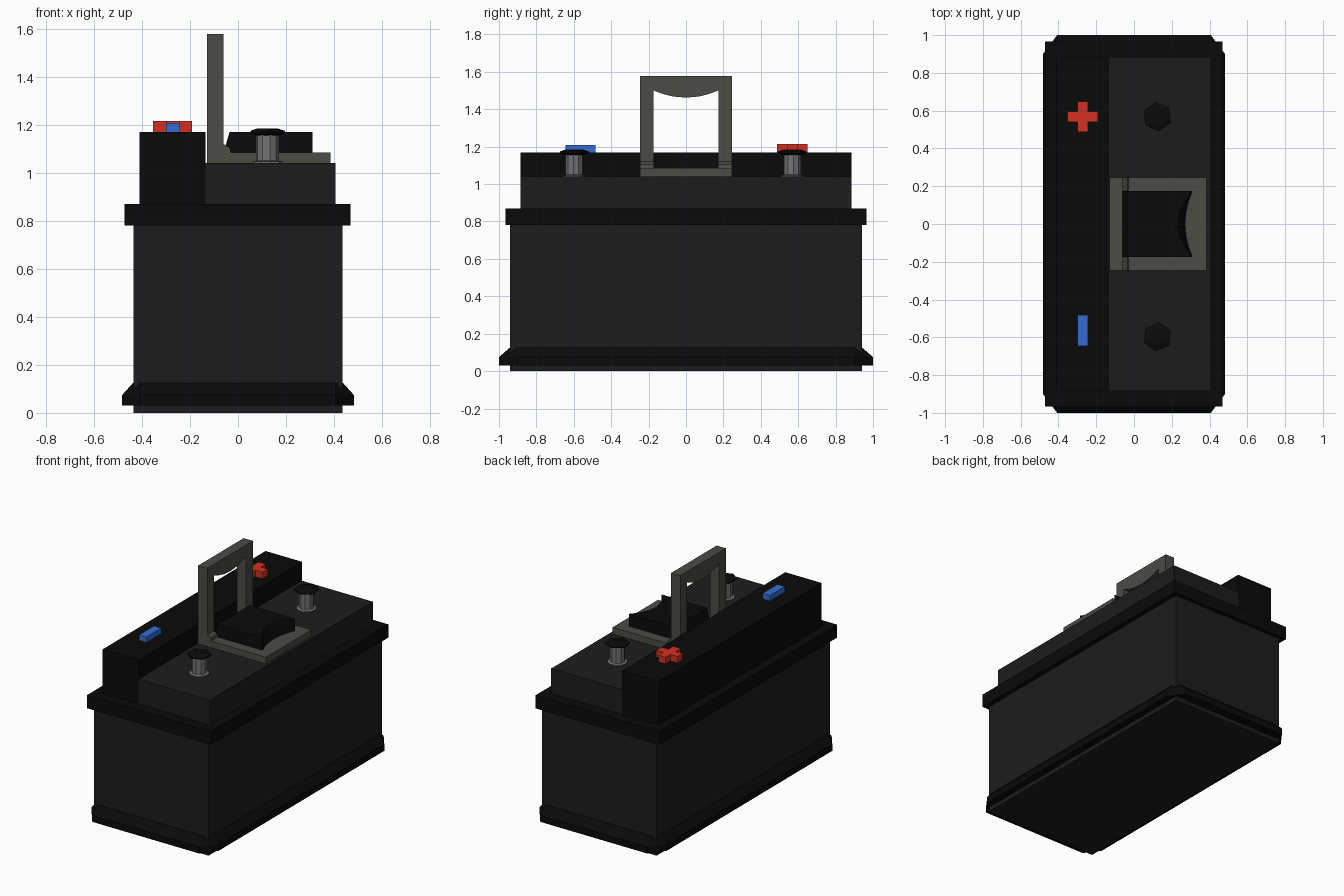
import bpy, bmesh, math
from mathutils import Vector

if "Cube" in bpy.data.objects:
    bpy.data.objects.remove(bpy.data.objects["Cube"])


def mat(name, r, g, b):
    m = bpy.data.materials.new(name)
    m.diffuse_color = (r, g, b, 1)
    m.use_nodes = True
    m.node_tree.nodes["Principled BSDF"].inputs["Base Color"].default_value = m.diffuse_color
    return m


CASE = mat("case_grey", 0.012, 0.012, 0.012)
BLACK = mat("trim_black", 0.003, 0.003, 0.003)
GRIP = mat("handle_grey", 0.07, 0.072, 0.06)
METAL = mat("post_metal", 0.17, 0.17, 0.17)
RED = mat("plus_red", 0.65, 0.03, 0.015)
BLUE = mat("minus_blue", 0.035, 0.15, 0.65)


def loft(name, rings, material):
    """Skin a stack of equal-length point rings and cap both ends."""
    bm = bmesh.new()
    rows = [[bm.verts.new(p) for p in ring] for ring in rings]
    n = len(rows[0])
    for a, b in zip(rows, rows[1:]):
        for i in range(n):
            bm.faces.new((a[i], a[(i + 1) % n], b[(i + 1) % n], b[i]))
    bm.faces.new(rows[0][::-1])
    bm.faces.new(rows[-1])
    bmesh.ops.recalc_face_normals(bm, faces=bm.faces)
    me = bpy.data.meshes.new(name)
    bm.to_mesh(me)
    bm.free()
    me.materials.append(material)
    ob = bpy.data.objects.new(name, me)
    bpy.context.collection.objects.link(ob)
    return ob


def prism(name, outline, z0, z1, material):
    return loft(name, [[(x, y, z) for x, y in outline] for z in (z0, z1)], material)


def box(name, x0, x1, y0, y1, z0, z1, material):
    return prism(name, [(x0, y0), (x1, y0), (x1, y1), (x0, y1)], z0, z1, material)


def chamfered(hx, hy, cx, cy, z):
    return [(hx, -hy + cy, z), (hx, hy - cy, z), (hx - cx, hy, z), (-hx + cx, hy, z),
            (-hx, hy - cy, z), (-hx, -hy + cy, z), (-hx + cx, -hy, z), (hx - cx, -hy, z)]


def turned(name, cx, cy, steps, sides, angle, material):
    """Faceted round part from (radius, height) steps."""
    rings = [[(cx + r * math.cos(angle + math.tau * i / sides),
               cy + r * math.sin(angle + math.tau * i / sides), z)
              for i in range(sides)] for r, z in steps]
    return loft(name, rings, material)


# Case, sloped foot flange and upper rim
box("case", -0.435, 0.435, -0.94, 0.94, 0, 0.80, CASE)
loft("foot_flange", [chamfered(0.44, 0.945, 0.03, 0.04, 0.03),
                     chamfered(0.482, 1.0, 0.075, 0.10, 0.03),
                     chamfered(0.482, 1.0, 0.075, 0.10, 0.075),
                     chamfered(0.437, 0.942, 0.03, 0.04, 0.125)], BLACK)
box("upper_rim", -0.472, 0.468, -0.965, 0.965, 0.78, 0.87, BLACK)

# Stepped lid
box("lid_low", -0.135, 0.405, -0.885, 0.885, 0.87, 1.04, CASE)
box("lid_raised", -0.41, -0.135, -0.885, 0.885, 0.87, 1.17, BLACK)

# Curve shared by the handle grips and the centre block
W = 0.175
curve = [(W * math.cos(math.pi * i / 8), 0.04 * (1 - (math.cos(math.pi * i / 8)) ** 2))
         for i in range(9)]


def handle_outline(length):
    legs = [(-W, 0), (-0.247, 0), (-0.247, length), (0.247, length), (0.247, 0), (W, 0)]
    return legs + [(y, length - 0.075 - d) for y, d in curve]


# Raised handle and folded handle frame
loft("handle_upright", [[(x, y, 1.04 + v) for y, v in handle_outline(0.537)]
                        for x in (-0.13, -0.06)], GRIP)
loft("handle_flat", [[(-0.13 + v, y, z) for y, v in handle_outline(0.515)]
                     for z in (1.04, 1.085)], GRIP)

# Corner gussets between the two handles
for side, y0 in (("left", -0.247), ("right", W)):
    gusset = [(-0.06, 1.085), (-0.03, 1.085), (-0.035, 1.105), (-0.06, 1.12)]
    loft("handle_gusset_" + side, [[(x, y, z) for x, z in gusset]
                                   for y in (y0, y0 + 0.072)], GRIP)

# Centre block with a concave finger scoop
block = []
for z, depth in ((1.04, 1.0), (1.085, 1.0), (1.17, 2.0)):
    x0 = -0.06 if z < 1.1 else -0.035
    block.append([(x0, W, z), (x0, -W, z)]
                 + [(0.31 - d * depth, -y, z) for y, d in curve])
loft("centre_block", block, BLACK)

# Terminal posts with hexagonal caps
for label, y, turn in (("positive", 0.568, 0.12), ("negative", -0.597, -0.12)):
    turned("post_" + label, 0.123, y,
           [(0.064, 1.035), (0.064, 1.046), (0.048, 1.05), (0.048, 1.165)],
           10, turn, METAL)
    turned("post_cap_" + label, 0.123, y,
           [(0.05, 1.155), (0.078, 1.166), (0.078, 1.174), (0.048, 1.184)],
           6, math.pi / 2 + turn, BLACK)

# Polarity marks
a, b = 0.028, 0.081
cross = [(b, -a), (b, a), (a, a), (a, b), (-a, b), (-a, a),
         (-b, a), (-b, -a), (-a, -a), (-a, -b), (a, -b), (a, -a)]
prism("plus_mark", [(x - 0.272, y + 0.568) for x, y in cross], 1.165, 1.215, RED)
box("minus_mark", -0.3, -0.244, -0.645, -0.483, 1.165, 1.208, BLUE)
